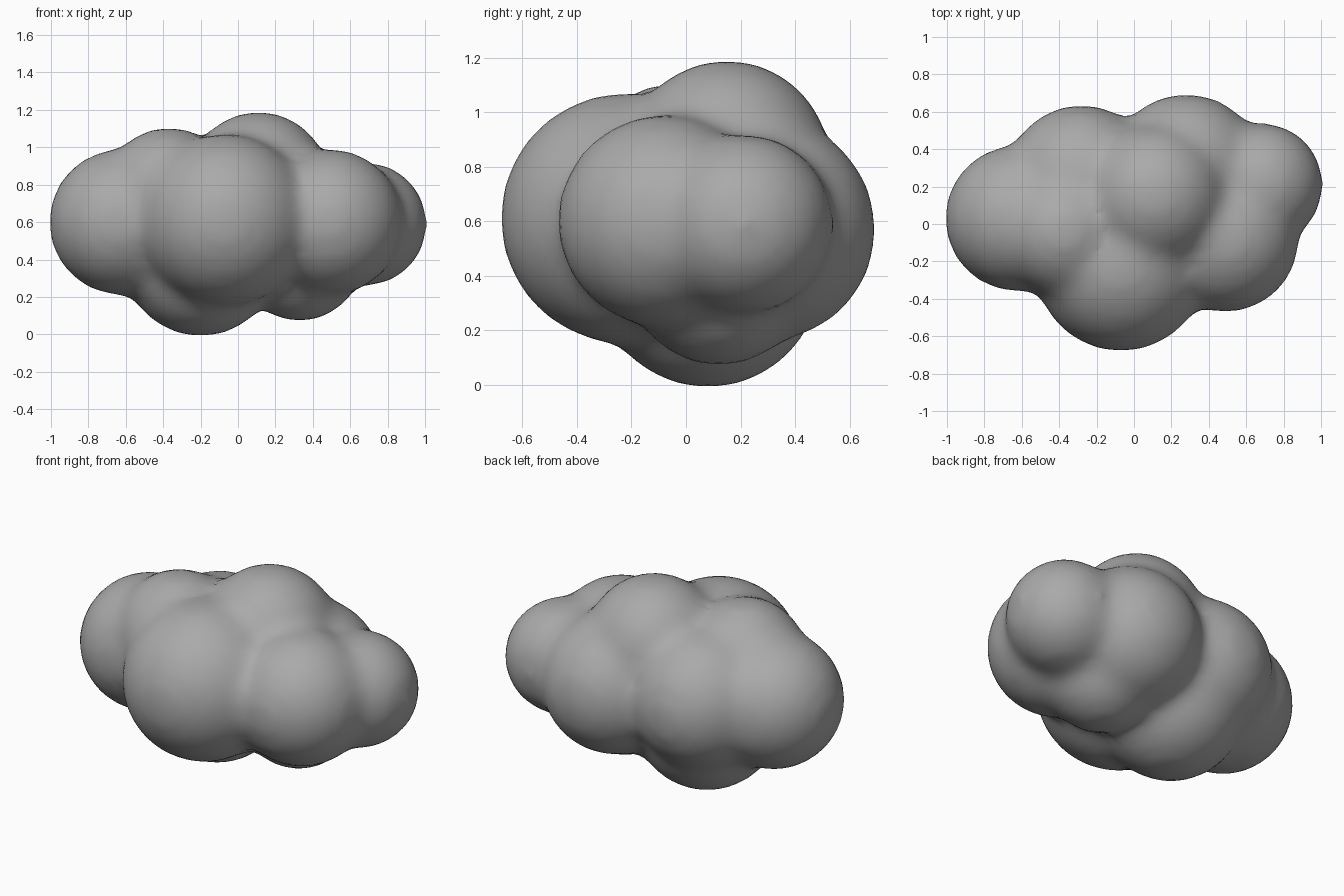
import bpy

if "Cube" in bpy.data.objects:
    bpy.data.objects.remove(bpy.data.objects["Cube"])

# Puffs of the cloud: x, y, z, radius
PUFFS = [
    (-0.07, -0.22, 0.61, 0.45),   # front
    (-0.62, 0.03, 0.60, 0.38),    # left
    (0.49, -0.08, 0.60, 0.38),    # right front
    (0.68, 0.21, 0.59, 0.32),     # right end
    (0.28, 0.285, 0.57, 0.40),    # back right
    (-0.28, 0.225, 0.60, 0.40),   # back left
    (0.11, 0.15, 0.81, 0.37),     # top
    (-0.37, -0.04, 0.755, 0.34),  # upper left
    (-0.20, 0.08, 0.405, 0.405),  # underside
    (0.33, 0.12, 0.405, 0.325),   # underside right
]
GROW = 0.013  # makes up for the shrinkage of the smoothing


def puff(x, y, z, r):
    bpy.ops.mesh.primitive_ico_sphere_add(
        subdivisions=4, radius=r + GROW, location=(x, y, z))
    return bpy.context.object


# Gather the puffs in one object
parts = [puff(*p) for p in PUFFS]
bpy.ops.object.select_all(action='DESELECT')
for o in parts:
    o.select_set(True)
cloud = parts[0]
bpy.context.view_layer.objects.active = cloud
bpy.ops.object.join()
cloud.name = "cloud"

# Fuse them into one skin and fill the creases softly
fuse = cloud.modifiers.new("fuse", 'REMESH')
fuse.mode = 'VOXEL'
fuse.voxel_size = 0.04
fuse.use_smooth_shade = True
soft = cloud.modifiers.new("soften", 'SMOOTH')
soft.factor = 0.5
soft.iterations = 14

# Darker grey
mat = bpy.data.materials.new("cloud_grey")
mat.diffuse_color = (0.4, 0.4, 0.4, 1)
mat.use_nodes = True
mat.node_tree.nodes["Principled BSDF"].inputs["Base Color"].default_value = mat.diffuse_color
cloud.data.materials.clear()
cloud.data.materials.append(mat)
